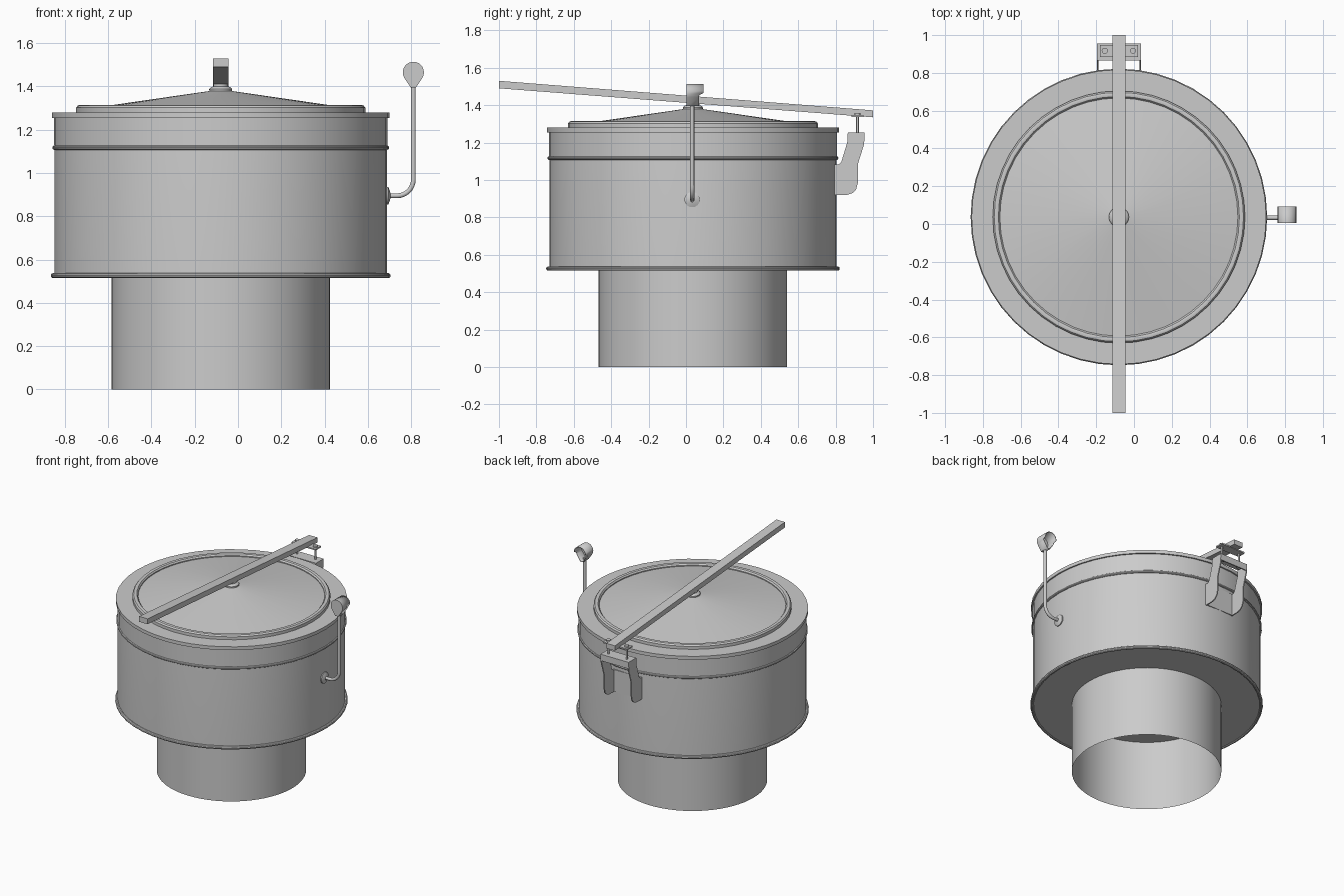
import bpy, bmesh, math
from mathutils import Matrix, Vector

if "Cube" in bpy.data.objects:
    bpy.data.objects.remove(bpy.data.objects["Cube"])

CX, CY = -0.08, 0.037   # axis of the vent body


def finish(name, bm, angle=35):
    bmesh.ops.recalc_face_normals(bm, faces=bm.faces)
    me = bpy.data.meshes.new(name)
    bm.to_mesh(me)
    bm.free()
    ob = bpy.data.objects.new(name, me)
    bpy.context.collection.objects.link(ob)
    bpy.ops.object.select_all(action='DESELECT')
    ob.select_set(True)
    bpy.context.view_layer.objects.active = ob
    bpy.ops.object.shade_smooth_by_angle(angle=math.radians(angle))
    return ob


def lathe(name, profile, loc=(CX, CY, 0), axis='Z', sides=48):
    """Spin (radius, height) points around an axis."""
    bm = bmesh.new()
    vs = [bm.verts.new((r, 0, z)) for r, z in profile]
    es = [bm.edges.new(p) for p in zip(vs, vs[1:])]
    bmesh.ops.spin(bm, geom=vs + es, cent=(0, 0, 0), axis=(0, 0, 1),
                   angle=math.tau, steps=sides)
    bmesh.ops.remove_doubles(bm, verts=bm.verts, dist=1e-4)
    rot = {'Z': Matrix(), 'X': Matrix.Rotation(math.pi / 2, 4, 'Y')}[axis]
    bm.transform(Matrix.Translation(loc) @ rot)
    return finish(name, bm)


def bead(name, r, z, minor):
    """Round ring as a closed lathe profile."""
    pts = [(r + minor * math.cos(a), z + minor * math.sin(a))
           for a in [math.tau * i / 10 for i in range(11)]]
    return lathe(name, pts)


def prism(name, yz, x0, x1):
    """Extrude a side-view outline along x."""
    bm = bmesh.new()
    f = bm.faces.new([bm.verts.new((x0, y, z)) for y, z in yz])
    ext = bmesh.ops.extrude_face_region(bm, geom=[f])
    bmesh.ops.translate(bm, vec=(x1 - x0, 0, 0),
                        verts=[v for v in ext['geom'] if isinstance(v, bmesh.types.BMVert)])
    return finish(name, bm)


def box(name, x0, x1, y0, y1, z0, z1):
    return prism(name, [(y0, z0), (y1, z0), (y1, z1), (y0, z1)], x0, x1)


# Body: open neck pipe, drum and beaded seams
lathe("neck_pipe", [(0.504, 0), (0.504, 0.52)], sides=64)
lathe("drum", [(0, 0.52), (0.768, 0.52), (0.768, 1.12), (0.762, 1.26)])
bead("bottom_bead", 0.773, 0.526, 0.012)
bead("middle_bead", 0.768, 1.117, 0.01)

# Lid: skirt with overhanging rim, raised ring, shallow cone and centre boss
lathe("lid", [(0.77, 1.125), (0.77, 1.255), (0.78, 1.255), (0.78, 1.28), (0.62, 1.28)])
lathe("lid_ring", [(0.668, 1.275), (0.668, 1.302), (0.66, 1.312), (0.649, 1.315),
                   (0.638, 1.312), (0.63, 1.302), (0.63, 1.28)])
lathe("lid_cone", [(0.632, 1.295), (0.03, 1.382)])
lathe("lid_boss", [(0.052, 1.37), (0.053, 1.388), (0.046, 1.396), (0.034, 1.4),
                   (0.034, 1.435), (0, 1.435)], sides=24)

# Long sloping lever bar
prism("lever_bar", [(-1, 1.49), (1, 1.335), (1, 1.372), (-1, 1.53)], CX - 0.035, CX + 0.035)

# Hinge bracket: two cheek plates, top plate with lip, and web on the drum
cheek = [(0.785, 0.92), (0.86, 0.92), (0.89, 0.93), (0.91, 0.95), (0.919, 0.985),
         (0.919, 1.085), (0.952, 1.19), (0.955, 1.253), (0.865, 1.253),
         (0.862, 1.2), (0.83, 1.095), (0.815, 1.083), (0.785, 1.083)]
for side, s in (("left", -1), ("right", 1)):
    x = CX + s * 0.112
    prism("bracket_cheek_" + side, cheek, x - 0.004, x + 0.004)
    # Bolts holding the lever plate
    bx = CX + s * 0.075
    lathe("bolt_" + side, [(0, 1.225), (0.016, 1.225), (0.016, 1.237), (0.007, 1.237),
                           (0.007, 1.346), (0.016, 1.346), (0.016, 1.358), (0, 1.358)],
          loc=(bx, 0.917, 0), sides=12)
box("bracket_top", CX - 0.115, CX + 0.115, 0.866, 0.955, 1.243, 1.253)
box("bracket_lip", CX - 0.115, CX + 0.115, 0.947, 0.955, 1.205, 1.253)
box("bracket_web", CX - 0.115, CX + 0.115, 0.796, 0.806, 0.92, 1.083)
box("lever_plate", CX - 0.1, CX + 0.1, 0.885, 0.948, 1.336, 1.346)

# Side rod: flange on the drum and a bent pipe
RY, RX, RZ = 0.033, 0.81, 0.895
lathe("rod_flange", [(0.041, 0), (0.041, 0.012), (0.022, 0.02), (0.012, 0.022)],
      loc=(0.682, RY, RZ), axis='X', sides=24)
bend = 0.075
path = [(0.67, RZ)]
path += [(RX - bend + bend * math.sin(a), RZ + bend - bend * math.cos(a))
         for a in [math.pi / 2 * i / 8 for i in range(9)]]
path += [(RX, 1.41)]
cu = bpy.data.curves.new("side_rod", 'CURVE')
cu.dimensions = '3D'
cu.bevel_depth = 0.0115
cu.bevel_resolution = 3
cu.use_fill_caps = True
sp = cu.splines.new('POLY')
sp.points.add(len(path) - 1)
for p, (x, z) in zip(sp.points, path):
    p.co = (x, RY, z, 1)
sp.use_smooth = True
bpy.context.collection.objects.link(bpy.data.objects.new("side_rod", cu))

# Teardrop hood on the rod: closed front, open back, shorter lower lip
outline = [(0.012, 1.395)]
outline += [(0.049 * math.cos(a), 1.465 + 0.049 * math.sin(a))
            for a in [math.radians(-30 + 15 * i) for i in range(17)]]
outline += [(-0.012, 1.395)]
bm = bmesh.new()
front = [bm.verts.new((RX + x, 0.004, z)) for x, z in outline]
back = [bm.verts.new((RX + x, 0.093 if z > 1.455 else 0.07, z)) for x, z in outline]
bm.faces.new(front)
n = len(outline)
for i in range(n):
    j = (i + 1) % n
    bm.faces.new((front[i], front[j], back[j], back[i]))
hood = finish("rod_hood", bm)
mod = hood.modifiers.new("thickness", 'SOLIDIFY')
mod.thickness = 0.005
mod.offset = -1
